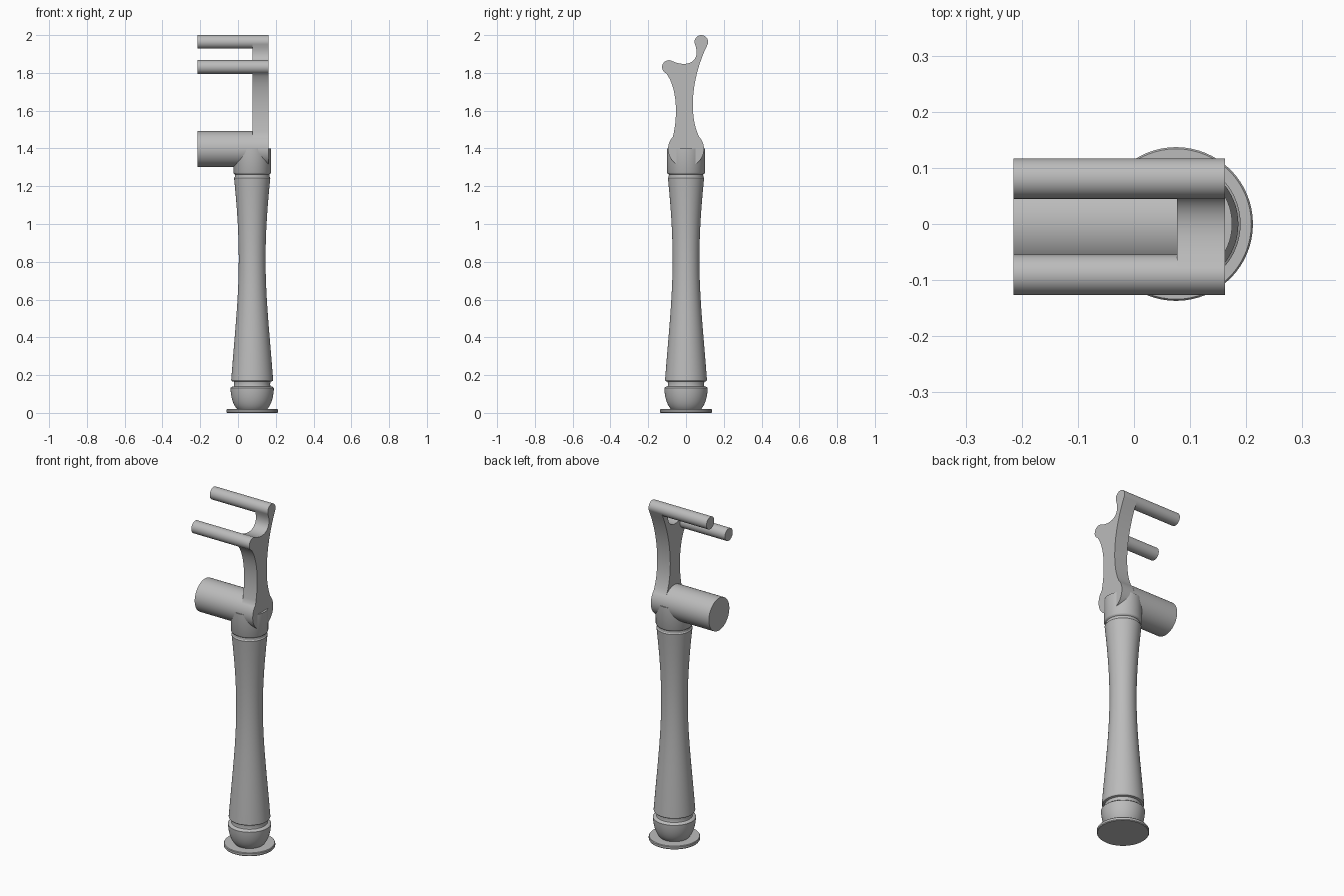
import bpy, bmesh, math
from mathutils import Vector
from mathutils.geometry import interpolate_bezier

default = bpy.data.objects.get("Cube")
if default:
    bpy.data.objects.remove(default)

grey = bpy.data.materials.new("plain grey")
grey.use_nodes = True
colour = (0.5, 0.5, 0.5, 1)
grey.diffuse_color = colour
grey.node_tree.nodes["Principled BSDF"].inputs["Base Color"].default_value = colour

AXIS_X = 0.075            # centre of the post
LEFT, INNER, OUTER = -0.215, 0.077, 0.162
HUB = (0, 1.397, 0.095)   # y, z, radius
REAR = (0.081, 1.964, 0.036)
FRONT = (-0.0905, 1.831, 0.036)


def finish(name, bm):
    bmesh.ops.recalc_face_normals(bm, faces=bm.faces)
    mesh = bpy.data.meshes.new(name)
    bm.to_mesh(mesh)
    bm.free()
    mesh.materials.append(grey)
    obj = bpy.data.objects.new(name, mesh)
    bpy.context.collection.objects.link(obj)
    bpy.ops.object.select_all(action="DESELECT")
    obj.select_set(True)
    bpy.context.view_layer.objects.active = obj
    bpy.ops.object.shade_smooth_by_angle(angle=math.radians(30))
    return obj


def curve(a, b, c, d, steps=16):
    pts = [Vector((p[0], p[1], 0)) for p in (a, b, c, d)]
    return [(p.x, p.y) for p in interpolate_bezier(*pts, steps)]


def arc(circle, start, end, steps=32):
    y, z, r = circle
    angles = [math.radians(start + (end - start) * i / steps) for i in range(steps + 1)]
    return [(y + r * math.cos(a), z + r * math.sin(a)) for a in angles]


def lathe(name, profile, sides=64):
    bm = bmesh.new()
    rings = []
    for r, z in profile:
        rings.append([bm.verts.new((AXIS_X + r * math.cos(math.tau * i / sides),
                                    r * math.sin(math.tau * i / sides), z))
                      for i in range(sides)])
    for low, high in zip(rings, rings[1:]):
        for i in range(sides):
            j = (i + 1) % sides
            bm.faces.new((low[i], low[j], high[j], high[i]))
    bm.faces.new(rings[0])
    bm.faces.new(rings[-1])
    return finish(name, bm)


def extrude_x(name, outline, x0, x1):
    bm = bmesh.new()
    face = bm.faces.new([bm.verts.new((x0, y, z)) for y, z in outline])
    out = bmesh.ops.extrude_face_region(bm, geom=[face], use_keep_orig=True)
    moved = [v for v in out["geom"] if isinstance(v, bmesh.types.BMVert)]
    bmesh.ops.translate(bm, verts=moved, vec=(x1 - x0, 0, 0))
    return finish(name, bm)


# Foot disc and turned post
lathe("base_disc", [(0.134, 0), (0.137, 0.004), (0.137, 0.016), (0.134, 0.02)])
bowl = curve((0.078, 0.018), (0.1, 0.04), (0.113, 0.08), (0.115, 0.132), 12)
shaft = curve((0.111, 0.174), (0.078, 0.6), (0.048, 0.78), (0.096, 1.244), 32)
lathe("post", bowl + [(0.108, 0.138), (0.097, 0.141), (0.095, 0.15), (0.097, 0.165), (0.108, 0.168)]
      + shaft + [(0.092, 1.249), (0.091, 1.262), (0.097, 1.266), (0.1, 1.272), (0.1, 1.4)])

# Fork plate with rounded ends that continue into the bars
outline = arc(HUB, 137, 403, 48)
outline += curve(outline[-1], (0.015, 1.57), (0.025, 1.77), (0.114, 1.95))[1:-1]
outline += arc(REAR, -23, 202)
outline += curve(outline[-1], (0.08, 1.87), (0.02, 1.82), (-0.078, 1.864))[1:-1]
outline += arc(FRONT, 70, 245)
outline += curve(outline[-1], (-0.05, 1.73), (-0.04, 1.58), outline[0])[1:-1]
extrude_x("fork_plate", outline, INNER, OUTER)

# Horizontal barrel and the two rest bars
for name, circle in (("barrel", HUB), ("rear_bar", REAR), ("front_bar", FRONT)):
    extrude_x(name, arc(circle, 0, 360, 64)[:-1], LEFT, INNER + 0.001)
